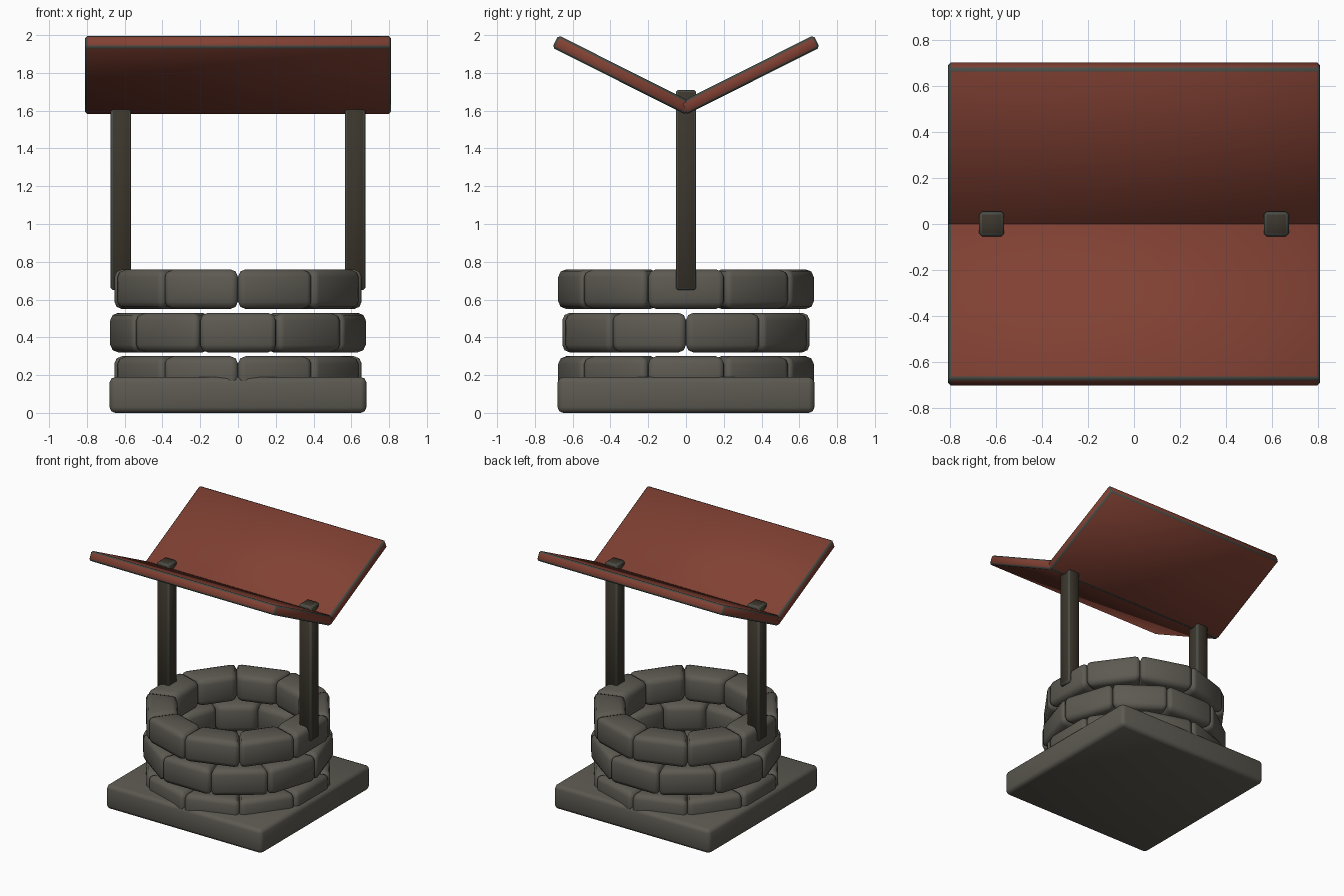
import bpy
import bmesh
from math import radians, tan, pi

old = bpy.data.objects.get("Cube")
if old:
    bpy.data.objects.remove(old, do_unlink=True)


def material(name, rgb):
    m = bpy.data.materials.new(name)
    m.use_nodes = True
    m.diffuse_color = (*rgb, 1)
    bsdf = next(n for n in m.node_tree.nodes if n.type == 'BSDF_PRINCIPLED')
    bsdf.inputs["Base Color"].default_value = (*rgb, 1)
    bsdf.inputs["Roughness"].default_value = 0.9
    return m


STONE = material("stone grey", (0.11, 0.102, 0.084))
ROOF = material("roof red", (0.22, 0.052, 0.033))
WOOD = material("dark wood", (0.045, 0.037, 0.025))
EDGE = material("worn edge grey", (0.065, 0.072, 0.06))


def block(name, lo, hi, mats, bevel, segments, taper=None):
    """Rounded box between two corners; taper narrows x in proportion to y."""
    bm = bmesh.new()
    bmesh.ops.create_cube(bm, size=1)
    for v in bm.verts:
        v.co = [a if c < 0 else b for a, b, c in zip(lo, hi, v.co)]
        if taper:
            v.co.x *= abs(v.co.y) * taper
    bmesh.ops.recalc_face_normals(bm, faces=bm.faces)
    for f in bm.faces:
        f.smooth = True
    me = bpy.data.meshes.new(name)
    bm.to_mesh(me)
    bm.free()
    for m in mats:
        me.materials.append(m)
    ob = bpy.data.objects.new(name, me)
    bpy.context.collection.objects.link(ob)
    mod = ob.modifiers.new("rounded edges", 'BEVEL')
    mod.width = bevel
    mod.segments = segments
    mod.limit_method = 'NONE'
    if len(mats) > 1:
        mod.material = 1
    return ob


# Square base slab
block("base_slab", (-0.68, -0.68, 0), (0.68, 0.68, 0.19), [STONE], 0.03, 2)

# Three staggered courses of ten wedge stones
COUNT = 10
STEP = 2 * pi / COUNT
for row, bottom in enumerate((0.09, 0.32, 0.55)):
    shift = 0 if row == 1 else STEP / 2
    for i in range(COUNT):
        stone = block(f"stone_row{row + 1}_{i + 1}",
                      (-1, -0.655, bottom), (1, -0.43, bottom + 0.21),
                      [STONE], 0.04, 2, taper=tan(STEP / 2))
        stone.rotation_euler.z = i * STEP + shift

# Posts on both sides
for side, x in (("left", 0.62), ("right", -0.62)):
    block(f"{side}_post", (x - 0.054, -0.054, 0.65), (x + 0.054, 0.054, 1.71),
          [WOOD, EDGE], 0.012, 1)

# Two roof panels sloping up and outward from the middle
for side, turn in (("back", 0), ("front", pi)):
    panel = block(f"{side}_roof_panel", (-0.81, 0, 0), (0.81, 0.793, 0.073),
                  [ROOF, EDGE], 0.012, 1)
    panel.rotation_euler = (radians(26.7), 0, turn)
    panel.location.z = 1.578
